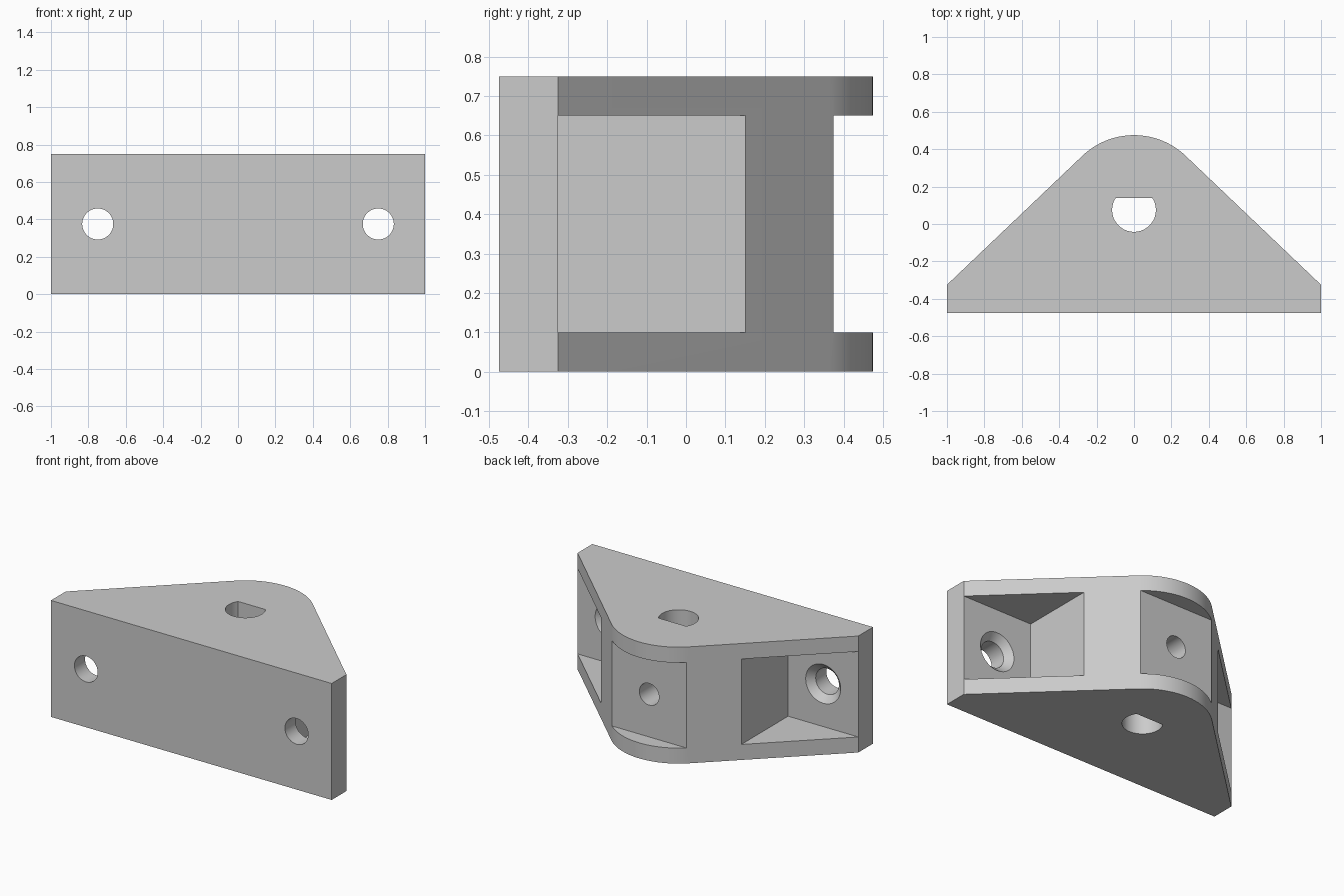
import bpy, bmesh, math

if "Cube" in bpy.data.objects:
    bpy.data.objects.remove(bpy.data.objects["Cube"], do_unlink=True)

HEIGHT, WALL = 0.75, 0.1
MID = HEIGHT / 2
PIVOT_Y = 0.075

grey = bpy.data.materials.new("light grey")
grey.use_nodes = True
colour = (0.6, 0.6, 0.6, 1)
grey.diffuse_color = colour
grey.node_tree.nodes["Principled BSDF"].inputs["Base Color"].default_value = colour


def arc(radius, start, end, steps):
    """Points on a circle around the pivot, angles in degrees."""
    angles = [math.radians(start + (end - start) * i / steps) for i in range(steps + 1)]
    return [(radius * math.cos(a), PIVOT_Y + radius * math.sin(a)) for a in angles]


def prism(name, outline, z0, z1):
    """Extrude an outline drawn in plan from z0 to z1."""
    bm = bmesh.new()
    base = bm.faces.new([bm.verts.new((x, y, z0)) for x, y in outline])
    top = bmesh.ops.extrude_face_region(bm, geom=[base])["geom"]
    bmesh.ops.translate(bm, vec=(0, 0, z1 - z0),
                        verts=[v for v in top if isinstance(v, bmesh.types.BMVert)])
    bmesh.ops.recalc_face_normals(bm, faces=bm.faces)
    mesh = bpy.data.meshes.new(name)
    bm.to_mesh(mesh)
    bm.free()
    obj = bpy.data.objects.new(name, mesh)
    bpy.context.collection.objects.link(obj)
    return obj


def box(name, x0, x1, y0, y1):
    """Pocket cutter between the top and bottom plates."""
    return prism(name, [(x0, y0), (x1, y0), (x1, y1), (x0, y1)], WALL, HEIGHT - WALL)


def bore(name, x, y0, y1, r0, r1):
    """Round or tapered cutter along y at mid height."""
    bpy.ops.mesh.primitive_cone_add(vertices=48, radius1=r1, radius2=r0, depth=y1 - y0,
                                    location=(x, (y0 + y1) / 2, MID),
                                    rotation=(math.pi / 2, 0, 0))
    obj = bpy.context.object
    obj.name = name
    return obj


# Solid body: flat front, slanted sides, rounded nose at the back
slant = math.degrees(math.atan2(0.723, 0.689))
outline = [(-1, -0.475), (1, -0.475), (1, -0.325)]
outline += arc(0.4, slant, 180 - slant, 32) + [(-1, -0.325)]
bracket = prism("mounting_bracket", outline, 0, HEIGHT)
bracket.data.materials.append(grey)

# D-shaped shaft hole through the full height
flat = math.degrees(math.asin(0.065 / 0.117))
cutters = [prism("shaft_hole", arc(0.117, 180 - flat, 360 + flat, 40), -0.1, HEIGHT + 0.1)]

# Recess in the nose with a set screw hole into the shaft hole
cutters.append(box("nose_recess", -0.6, 0.6, 0.375, 0.7))
cutters.append(bore("set_screw_hole", 0, PIVOT_Y, 0.5, 0.07, 0.07))

# Side pockets with countersunk mounting holes
for side, s in (("left", 1), ("right", -1)):
    cutters.append(box(side + "_pocket", *sorted((s * 0.5, s * 1.2)), -0.325, 0.3))
    cutters.append(bore(side + "_mounting_hole", s * 0.75, -0.6, -0.2, 0.083, 0.083))
    cutters.append(bore(side + "_countersink", s * 0.75, -0.367, -0.315, 0.083, 0.135))

# Cut everything out of the body
for cutter in cutters:
    cutter.hide_render = True
    cut = bracket.modifiers.new(cutter.name, "BOOLEAN")
    cut.operation = "DIFFERENCE"
    cut.solver = "EXACT"
    cut.object = cutter

bpy.ops.object.select_all(action="DESELECT")
bpy.context.view_layer.objects.active = bracket
bracket.select_set(True)
for cut in list(bracket.modifiers):
    bpy.ops.object.modifier_apply(modifier=cut.name)
for cutter in cutters:
    bpy.data.objects.remove(cutter, do_unlink=True)
bpy.ops.object.shade_smooth_by_angle(angle=math.radians(30))
